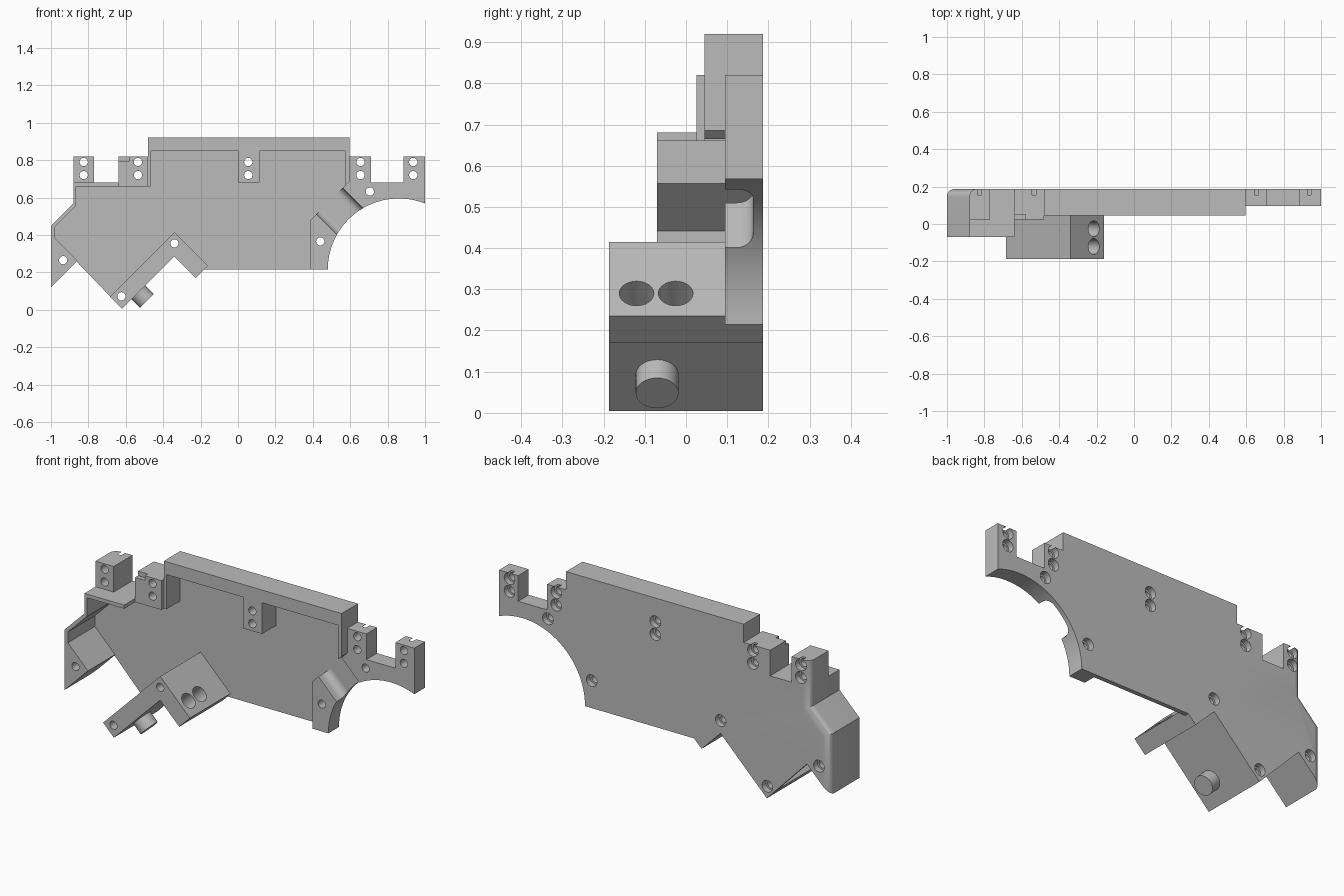
import bpy, bmesh
from math import sin, cos, pi, radians, sqrt
from mathutils import Matrix, Vector

if "Cube" in bpy.data.objects:
    bpy.data.objects.remove(bpy.data.objects["Cube"])

grey = bpy.data.materials.new("plain grey")
grey.use_nodes = True
grey.diffuse_color = (0.5, 0.5, 0.5, 1)
grey.node_tree.nodes["Principled BSDF"].inputs["Base Color"].default_value = (0.5, 0.5, 0.5, 1)

BACK, FLOOR = 0.187, 0.163      # back and front of the thin plate


def finish(name, bm):
    bmesh.ops.recalc_face_normals(bm, faces=bm.faces)
    mesh = bpy.data.meshes.new(name)
    bm.to_mesh(mesh)
    bm.free()
    mesh.materials.append(grey)
    obj = bpy.data.objects.new(name, mesh)
    bpy.context.collection.objects.link(obj)
    return obj


def prism(name, outline, y0, y1=FLOOR):
    """Extrude an x-z outline from y0 back to y1."""
    bm = bmesh.new()
    face = bm.faces.new([bm.verts.new((x, y0, z)) for x, z in outline])
    new = bmesh.ops.extrude_face_region(bm, geom=[face])["geom"]
    verts = [g for g in new if isinstance(g, bmesh.types.BMVert)]
    bmesh.ops.translate(bm, verts=verts, vec=(0, y1 - y0, 0))
    return finish(name, bm)


def rect(x0, x1, z0, z1):
    return [(x0, z0), (x0, z1), (x1, z1), (x1, z0)]


def loft(bm, rings):
    """Skin closed rings of points and cap both ends."""
    rings = [[bm.verts.new(p) for p in ring] for ring in rings]
    n = len(rings[0])
    for a, b in zip(rings, rings[1:]):
        for i in range(n):
            j = (i + 1) % n
            bm.faces.new((a[i], a[j], b[j], b[i]))
    bm.faces.new(rings[0])
    bm.faces.new(rings[-1])


def rod(name, start, end, radius):
    bm = bmesh.new()
    start, end = Vector(start), Vector(end)
    turn = (end - start).to_track_quat("Z", "Y")
    circle = [turn @ Vector((radius * cos(t * pi / 16), radius * sin(t * pi / 16), 0))
              for t in range(32)]
    loft(bm, [[p + c for c in circle] for p in (start, end)])
    return finish(name, bm)


# Large round cut-out at the right end
arc = [(0.86 + 0.38 * cos(radians(a)), 0.215 + 0.38 * sin(radians(a)))
       for a in range(180, 71, -4)] + [(1, 0.568)]
right_top = [(1, 0.82), (0.885, 0.82), (0.885, 0.68), (0.71, 0.68), (0.71, 0.82), (0.595, 0.82)]
foot = [(-0.62, 0.005), (-0.34, 0.285), (-0.225, 0.17), (-0.16, 0.235)]

parts = [
    # Thin back plate with the full silhouette
    prism("back_plate",
          [(-1, 0.12), (-1, 0.45), (-0.88, 0.57), (-0.88, 0.82), (-0.77, 0.82), (-0.77, 0.68),
           (-0.64, 0.68), (-0.64, 0.82), (-0.48, 0.82), (-0.48, 0.92), (0.595, 0.92)]
          + right_top[::-1] + arc[::-1] + [(-0.18, 0.215)] + foot[::-1] + [(-0.8625, 0.2575)],
          FLOOR, BACK),
    # Left wall with its corner block and shelf
    prism("left_wall",
          [(-1, 0.12), (-1, 0.45), (-0.88, 0.57), (-0.88, 0.68), (-0.64, 0.68), (-0.64, 0.66),
           (-0.865, 0.66), (-0.865, 0.557), (-0.98, 0.442), (-0.98, 0.383), (-0.8585, 0.2615)], -0.07),
    prism("left_post", rect(-0.88, -0.77, 0.68, 0.82), 0.025),
    prism("inner_post", rect(-0.64, -0.48, 0.66, 0.82), 0.025),
    # Top rim with end walls and the middle screw boss
    prism("top_rim",
          [(-0.48, 0.66), (-0.48, 0.92), (0.595, 0.92), (0.595, 0.685), (0.575, 0.665), (0.575, 0.85),
           (0.115, 0.85), (0.115, 0.68), (0, 0.68), (0, 0.85), (-0.465, 0.85), (-0.465, 0.66)], 0.045),
    # Right block around the round cut-out
    prism("right_block",
          [(0.385, 0.215)] + arc + right_top + [(0.595, 0.685), (0.385, 0.475)], 0.095),
    # Diagonal L-shaped arm
    prism("angled_arm", foot + [(-0.34, 0.415), (-0.685, 0.07)], -0.187),
]
peg = rod("arm_peg", (-0.54, -0.07, 0.1), (-0.488, -0.07, 0.048), 0.052)

# Screw holes, each with a wider bore at the back
bm = bmesh.new()
holes = [(x, z) for x in (-0.825, -0.535, 0.055, 0.655, 0.937) for z in (0.72, 0.79)]
holes += [(0.705, 0.632), (0.44, 0.365), (-0.34, 0.355), (-0.623, 0.072), (-0.935, 0.265)]
for x, z in holes:
    loft(bm, [[(x + r * cos(t * pi / 12), y, z + r * sin(t * pi / 12)) for t in range(24)]
              for y, r in ((-0.3, 0.022), (0.155, 0.022), (0.155, 0.032), (0.25, 0.032))])
screw_holes = finish("screw_hole_cutter", bm)

# Rounded rear edge following the left side
bm = bmesh.new()
R = 0.04
section = [(-0.02, BACK + 0.02), (-0.02, BACK - R), (0, BACK - R)]
section += [(R - R * cos(t * pi / 16), BACK - R + R * sin(t * pi / 16)) for t in range(1, 9)]
section += [(R, BACK + 0.02)]
path = [(-1, 0.05, 0), (-1, 0.45, 1), (-0.88, 0.57, 1), (-0.88, 0.9, 0)]
loft(bm, [[(x + d, y, z - d * m * (sqrt(2) - 1)) for d, y in section] for x, z, m in path])
edge_round = finish("edge_round_cutter", bm)

# Diagonal slot with a rounded floor in the right block
bm = bmesh.new()
bmesh.ops.create_cube(bm, size=1, matrix=Matrix.Diagonal((0.6, 0.4, 0.198, 1)))
low = [e for e in bm.edges if all(v.co.y > 0 for v in e.verts) and abs(e.verts[0].co.x - e.verts[1].co.x) > 0.1]
bmesh.ops.bevel(bm, geom=low, offset=0.04, segments=8, profile=0.5, affect="EDGES")
bmesh.ops.transform(bm, verts=bm.verts,
                    matrix=Matrix.Translation((0.535, FLOOR - 0.2, 0.535)) @ Matrix.Rotation(pi / 4, 4, "Y"))
slot = finish("slot_cutter", bm)

# Paired cross holes in the arm's foot
cross = [rod("cross_hole_cutter", (-0.4, y, 0.105), (-0.1, y, 0.405), 0.042) for y in (-0.12, -0.025)]
notch = prism("notch_cutter", rect(-0.7, -0.58, 0.795, 0.9), -0.1, 0.05)

extra = {"back_plate": [edge_round], "left_wall": [edge_round], "left_post": [edge_round],
         "inner_post": [notch], "right_block": [slot], "angled_arm": cross}
for part in parts:
    bpy.context.view_layer.objects.active = part
    for cutter in [screw_holes] + extra.get(part.name, []):
        mod = part.modifiers.new("cut", "BOOLEAN")
        mod.operation, mod.solver, mod.object = "DIFFERENCE", "EXACT", cutter
        bpy.ops.object.modifier_apply(modifier=mod.name)
for cutter in [screw_holes, edge_round, slot, notch] + cross:
    bpy.data.objects.remove(cutter)

# Smooth the round surfaces, keep the edges sharp
bpy.ops.object.select_all(action="DESELECT")
for obj in parts + [peg]:
    obj.select_set(True)
bpy.context.view_layer.objects.active = peg
bpy.ops.object.shade_smooth_by_angle(angle=radians(30))
